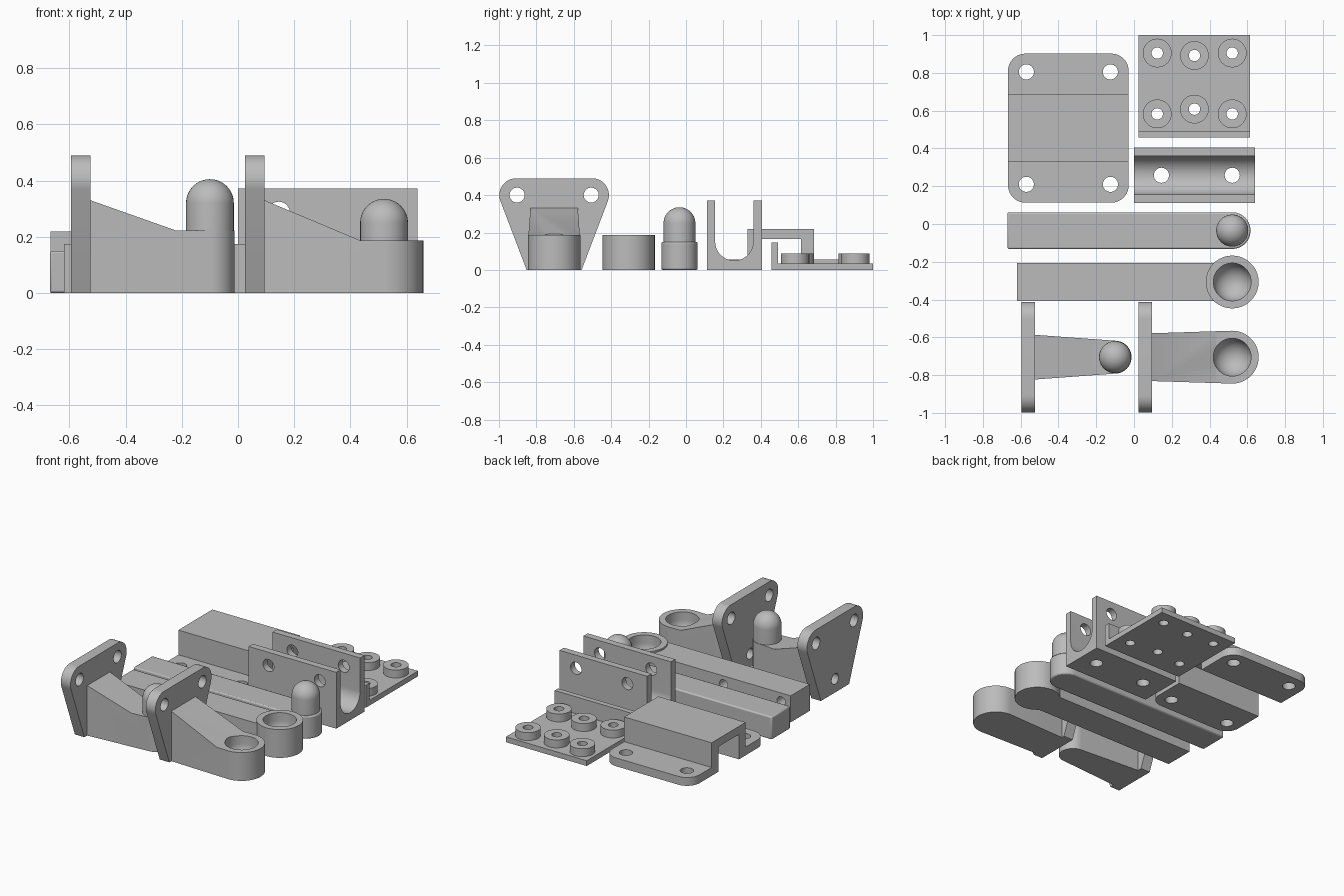
import bpy, bmesh, math
from mathutils import Vector

cube = bpy.data.objects.get("Cube")
if cube:
    bpy.data.objects.remove(cube)

grey = bpy.data.materials.new("plain_grey")
grey.use_nodes = True
grey.diffuse_color = (0.5, 0.5, 0.5, 1)
grey.node_tree.nodes["Principled BSDF"].inputs["Base Color"].default_value = (0.5, 0.5, 0.5, 1)


def finish(name, bm):
    bmesh.ops.recalc_face_normals(bm, faces=bm.faces)
    mesh = bpy.data.meshes.new(name)
    bm.to_mesh(mesh)
    bm.free()
    mesh.materials.append(grey)
    ob = bpy.data.objects.new(name, mesh)
    bpy.context.collection.objects.link(ob)
    return ob


def arc(cx, cy, r, start, end, n=14):
    angles = [math.radians(start + (end - start) * i / n) for i in range(n + 1)]
    return [(cx + r * math.cos(a), cy + r * math.sin(a)) for a in angles]


def prism(name, pts, axis, lo, hi):
    """Extrude a 2D outline along an axis."""
    place = {"x": lambda a, b: (lo, a, b), "y": lambda a, b: (a, lo, b), "z": lambda a, b: (a, b, lo)}[axis]
    bm = bmesh.new()
    face = bm.faces.new([bm.verts.new(place(a, b)) for a, b in pts])
    moved = bmesh.ops.extrude_face_region(bm, geom=[face])["geom"]
    step = Vector([hi - lo if c == axis else 0 for c in "xyz"])
    bmesh.ops.translate(bm, vec=step, verts=[v for v in moved if isinstance(v, bmesh.types.BMVert)])
    return finish(name, bm)


def box(name, x, y, z):
    return prism(name, [(x[0], y[0]), (x[1], y[0]), (x[1], y[1]), (x[0], y[1])], "z", *z)


def rod(a, b, r, axis, lo, hi, name="cutter"):
    return prism(name, arc(a, b, r, 0, 350, 35), axis, lo, hi)


def lathe(name, profile, x, y):
    """Turn a radius and height profile about a vertical axis."""
    bm = bmesh.new()
    vs = [bm.verts.new((x + r, y, z)) for r, z in profile]
    es = [bm.edges.new(pair) for pair in zip(vs, vs[1:])]
    bmesh.ops.spin(bm, geom=vs + es, cent=(x, y, 0), axis=(0, 0, 1), angle=math.tau, steps=40)
    bmesh.ops.remove_doubles(bm, verts=bm.verts, dist=1e-5)
    return finish(name, bm)


def combine(ob, others, mode="DIFFERENCE"):
    for other in others:
        mod = ob.modifiers.new(mode.title(), "BOOLEAN")
        mod.operation, mod.solver, mod.object = mode, "EXACT", other
        bpy.context.view_layer.objects.active = ob
        bpy.ops.object.modifier_apply(modifier=mod.name)
        bpy.data.objects.remove(other)
    return ob


def ball_post(name, x, y, base, centre, r=0.085):
    return lathe(name, [(0, base), (r, base)] + [(max(a, 0), b) for a, b in arc(0, centre, r, 0, 90)], x, y)


def socket(x, y, r=0.1, centre=0.135):
    bowl = [(max(a, 0), b) for a, b in arc(0, centre, r, -90, 0)]
    return lathe("cutter", bowl + [(r, 0.4), (0, 0.4)], x, y)


# Two wall brackets: a holed plate carrying a tapered arm
BY = -0.705


def bracket(name, x0, root, tip, slope_end, shelf, tip_x, tip_r):
    x1 = x0 + 0.07
    plate_pts = [(BY + 0.147, 0)] + arc(BY + 0.203, 0.4, 0.09, -20, 90)
    plate_pts += arc(BY - 0.203, 0.4, 0.09, 90, 200) + [(BY - 0.147, 0)]
    plate = prism(name + "_plate", plate_pts, "x", x0, x1)
    end = tip_x + tip_r + 0.1
    side = [(x0 + 0.03, 0), (end, 0), (end, shelf), (slope_end, shelf), (x1, 0.33), (x0 + 0.03, 0.33)]
    arm = prism(name + "_arm", side, "y", BY - 0.3, BY + 0.3)
    plan = [(x0 + 0.02, BY + root), (x0 + 0.02, BY - root)] + arc(tip_x, BY, tip_r, -90, 90, 28)
    combine(arm, [prism("cutter", plan, "z", -0.1, 0.6)], "INTERSECT")
    combine(plate, [arm], "UNION")
    holes = [rod(BY + s * 0.198, 0.4, 0.04, "x", x0 - 0.1, x1 + 0.1) for s in (-1, 1)]
    holes.append(rod(BY, 0.09, 0.035, "x", x0 - 0.1, x0 + 0.2))
    combine(plate, holes)
    plate.name = name
    return plate


bracket("ball_bracket", -0.595, 0.122, 0.087, -0.22, 0.222, -0.1, 0.087)
ball_post("bracket_ball", -0.1, BY, 0.2, 0.32)
socket_bracket = bracket("socket_bracket", 0.025, 0.125, 0.14, 0.435, 0.187, 0.52, 0.14)
combine(socket_bracket, [socket(0.52, BY)])

# Bar with a round socket head
SY = -0.307
bar = box("socket_bar", (-0.62, 0.52), (SY - 0.1, SY + 0.1), (0, 0.175))
combine(bar, [rod(0.52, SY, 0.14, "z", 0, 0.187)], "UNION")
combine(bar, [socket(0.52, SY)] + [rod(x, 0.12, 0.03, "y", SY, SY + 0.2) for x in (-0.55, -0.13)])

# Bar with a ball end and softened edges
PY = -0.035
ball_bar = prism("ball_bar", [(-0.67, PY + 0.097), (-0.67, PY - 0.097)] + arc(0.52, PY, 0.097, -90, 90, 28),
                 "z", 0, 0.15)
soft = ball_bar.modifiers.new("Bevel", "BEVEL")
soft.width, soft.segments, soft.limit_method = 0.008, 2, "ANGLE"
ball_post("bar_ball", 0.52, PY, 0.13, 0.25)

# Channel with a rounded floor and drilled walls
UY = 0.258
u_pts = [(UY - 0.147, 0), (UY + 0.147, 0), (UY + 0.147, 0.372), (UY + 0.102, 0.372)]
u_pts += arc(UY, 0.152, 0.102, 0, -180, 28) + [(UY - 0.102, 0.372), (UY - 0.147, 0.372)]
channel = prism("channel", u_pts, "x", 0, 0.64)
for x in (0.145, 0.52):
    combine(channel, [rod(x, UY, 0.04, "z", -0.1, 0.12), rod(x, 0.285, 0.04, "y", 0, 0.6)])

# Hat-shaped cover clamp with rounded flanges
hat = [(0.1, 0), (0.4, 0), (0.4, 0.165), (0.615, 0.165), (0.615, 0), (1, 0),
       (1, 0.055), (0.685, 0.055), (0.685, 0.218), (0.33, 0.218), (0.33, 0.055), (0.1, 0.055)]
cover = prism("cover_clamp", hat, "x", -0.8, 0.1)
plan = []
for cx, cy, start in ((-0.12, 0.81, 0), (-0.575, 0.81, 90), (-0.575, 0.205, 180), (-0.12, 0.205, 270)):
    plan += arc(cx, cy, 0.092, start, start + 90, 10)
combine(cover, [prism("cutter", plan, "z", -0.1, 0.5)], "INTERSECT")
combine(cover, [rod(x, y, 0.04, "z", -0.1, 0.15) for x in (-0.57, -0.125) for y in (0.21, 0.805)])

# Base plate with a rear lip and six drilled bosses
base = box("boss_plate", (0.025, 0.615), (0.457, 1), (0, 0.035))
combine(base, [box("cutter", (0.025, 0.615), (0.457, 0.492), (0, 0.147))], "UNION")
spots = [(x, y) for x in (0.123, 0.52) for y in (0.583, 0.905)] + [(0.32, 0.608), (0.32, 0.892)]
combine(base, [rod(x, y, 0.076, "z", 0.01, 0.087) for x, y in spots], "UNION")
combine(base, [rod(x, y, 0.03, "z", -0.1, 0.2) for x, y in spots])

# Smooth the round surfaces, keep edges sharp
for ob in bpy.context.scene.objects:
    ob.select_set(ob.type == "MESH")
bpy.ops.object.shade_smooth_by_angle(angle=math.radians(30))
